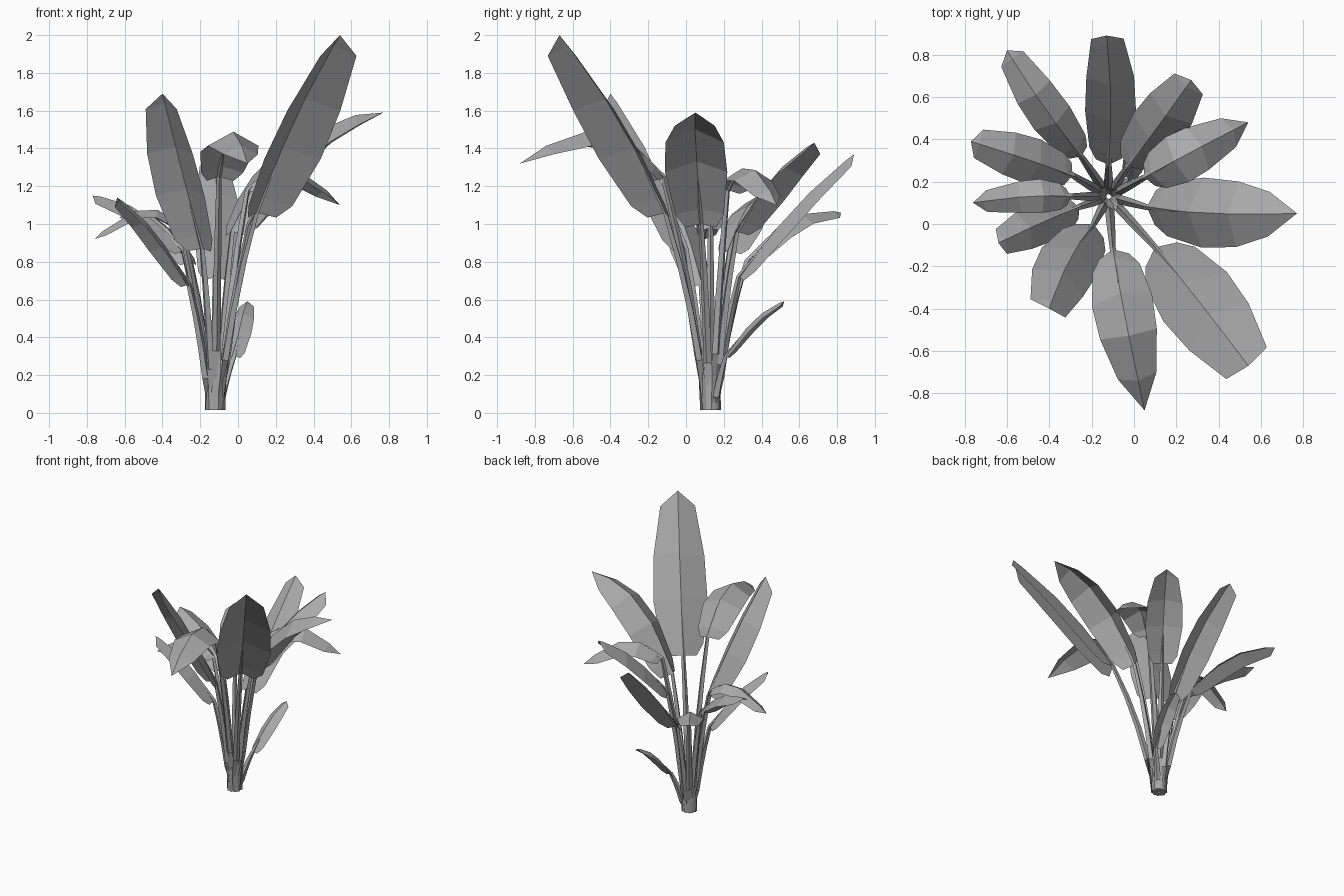
import bpy, bmesh, math
from mathutils import Vector

cube = bpy.data.objects.get("Cube")
if cube:
    bpy.data.objects.remove(cube, do_unlink=True)

grey = bpy.data.materials.new("leaf_grey")
grey.use_nodes = True
tone = (0.4, 0.4, 0.4, 1)
grey.diffuse_color = tone
grey.node_tree.nodes["Principled BSDF"].inputs["Base Color"].default_value = tone

CROWN = Vector((-0.12, 0.13, 0.015))
UP = Vector((0, 0, 1))
FOLD = 0.55


def through(a, b, c, t):
    """Point on the parabola through a, b (halfway) and c."""
    return a * (1 - t) * (1 - 2 * t) + b * 4 * t * (1 - t) + c * t * (2 * t - 1)


def finish(name, bm):
    mesh = bpy.data.meshes.new(name)
    bm.to_mesh(mesh)
    bm.free()
    mesh.materials.append(grey)
    obj = bpy.data.objects.new(name, mesh)
    bpy.context.collection.objects.link(obj)


def blade(name, start, mid, tip, half, shoulder):
    """Leaf blade folded down on both sides of a raised midrib."""
    bm = bmesh.new()
    left = UP.cross(tip - start).normalized()
    # Outline: position along the midrib, share of the half width
    outline = [(0, 0.5), (0.07, 0.78), (0.33, 1), (0.6, 0.94), (shoulder, 0.64)]
    rows = []
    for t, share in outline:
        p = through(start, mid, tip, t)
        tangent = through(start, mid, tip, t + 0.02) - through(start, mid, tip, t - 0.02)
        drop = tangent.cross(left).normalized() * FOLD
        w = half * share
        rows.append([bm.verts.new(q) for q in (p + (left - drop) * w, p, p - (left + drop) * w)])
    for (l0, m0, r0), (l1, m1, r1) in zip(rows, rows[1:]):
        bm.faces.new((m0, m1, l1, l0))
        bm.faces.new((m0, r0, r1, m1))
    l, m, r = rows[-1]
    end = bm.verts.new(tip)
    bm.faces.new((m, end, l))
    bm.faces.new((m, r, end))
    finish(name, bm)


def stem(name, start, mid, tip):
    """Four-sided stalk, tapering from the crown into the midrib."""
    out = Vector((start.x - CROWN.x, start.y - CROWN.y, 0)).normalized()
    base = CROWN + out * 0.032
    bend = base.lerp(start, 0.27)
    bend.z = start.z * 0.52
    path = [base * (1 - t) ** 2 + bend * 2 * t * (1 - t) + start * t * t
            for t in (0, 0.25, 0.5, 0.75, 1)]
    path.append(through(start, mid, tip, 0.25) - UP * 0.008)
    radii = [0.023, 0.022, 0.021, 0.018, 0.014, 0.003]
    side = UP.cross(out)
    bm = bmesh.new()
    rings = []
    for i, (p, r) in enumerate(zip(path, radii)):
        d = path[min(i + 1, len(path) - 1)] - path[max(i - 1, 0)]
        n = d.cross(side).normalized() if i else out
        rings.append([bm.verts.new(p + side * r * a + n * r * b)
                      for a, b in ((1, 0), (0, 1), (-1, 0), (0, -1))])
    for a, b in zip(rings, rings[1:]):
        for k in range(4):
            bm.faces.new((a[k], a[(k + 1) % 4], b[(k + 1) % 4], b[k]))
    bm.faces.new(rings[0])
    bm.faces.new(rings[-1])
    bmesh.ops.recalc_face_normals(bm, faces=bm.faces)
    finish(name, bm)


# Each leaf: blade start, halfway point, tip, half width, shoulder position
LEAVES = {
    "tall_front_left": ((0.1, -0.11, 1.06), (0.31, -0.37, 1.57), (0.54, -0.67, 2), 0.19, 0.92),
    "arched_front": ((-0.1, -0.12, 1.25), (-0.04, -0.45, 1.49), (0.05, -0.88, 1.32), 0.145, 0.85),
    "broad_left": ((0.06, 0.08, 1), (0.37, 0.05, 1.45), (0.77, 0.05, 1.59), 0.165, 0.83),
    "drooping_back_left": ((0.05, 0.22, 1.18), (0.27, 0.34, 1.3), (0.54, 0.48, 1.1), 0.12, 0.88),
    "upright_back_left": ((-0.03, 0.27, 0.96), (0.12, 0.47, 1.26), (0.27, 0.68, 1.43), 0.13, 0.92),
    "back": ((-0.12, 0.28, 0.72), (-0.11, 0.59, 1.1), (-0.13, 0.89, 1.37), 0.12, 0.93),
    "back_right": ((-0.25, 0.32, 0.8), (-0.43, 0.56, 1.03), (-0.6, 0.82, 1.06), 0.1, 0.93),
    "right_rear": ((-0.29, 0.23, 0.86), (-0.52, 0.31, 1.07), (-0.77, 0.39, 1.15), 0.11, 0.92),
    "drooping_right": ((-0.3, 0.13, 0.98), (-0.5, 0.13, 1.08), (-0.76, 0.1, 0.92), 0.08, 0.92),
    "right_front": ((-0.26, 0.08, 0.68), (-0.45, 0, 0.97), (-0.64, -0.09, 1.14), 0.1, 0.92),
    "tall_front_right": ((-0.19, 0, 0.87), (-0.31, -0.18, 1.33), (-0.4, -0.4, 1.69), 0.145, 0.92),
    "low_back": ((-0.02, 0.21, 0.3), (0.02, 0.37, 0.5), (0.05, 0.52, 0.59), 0.06, 0.92),
}
for name, (start, mid, tip, half, shoulder) in LEAVES.items():
    points = [Vector(p) for p in (start, mid, tip)]
    blade(name + "_leaf", *points, half, shoulder)
    stem(name + "_stem", *points)
